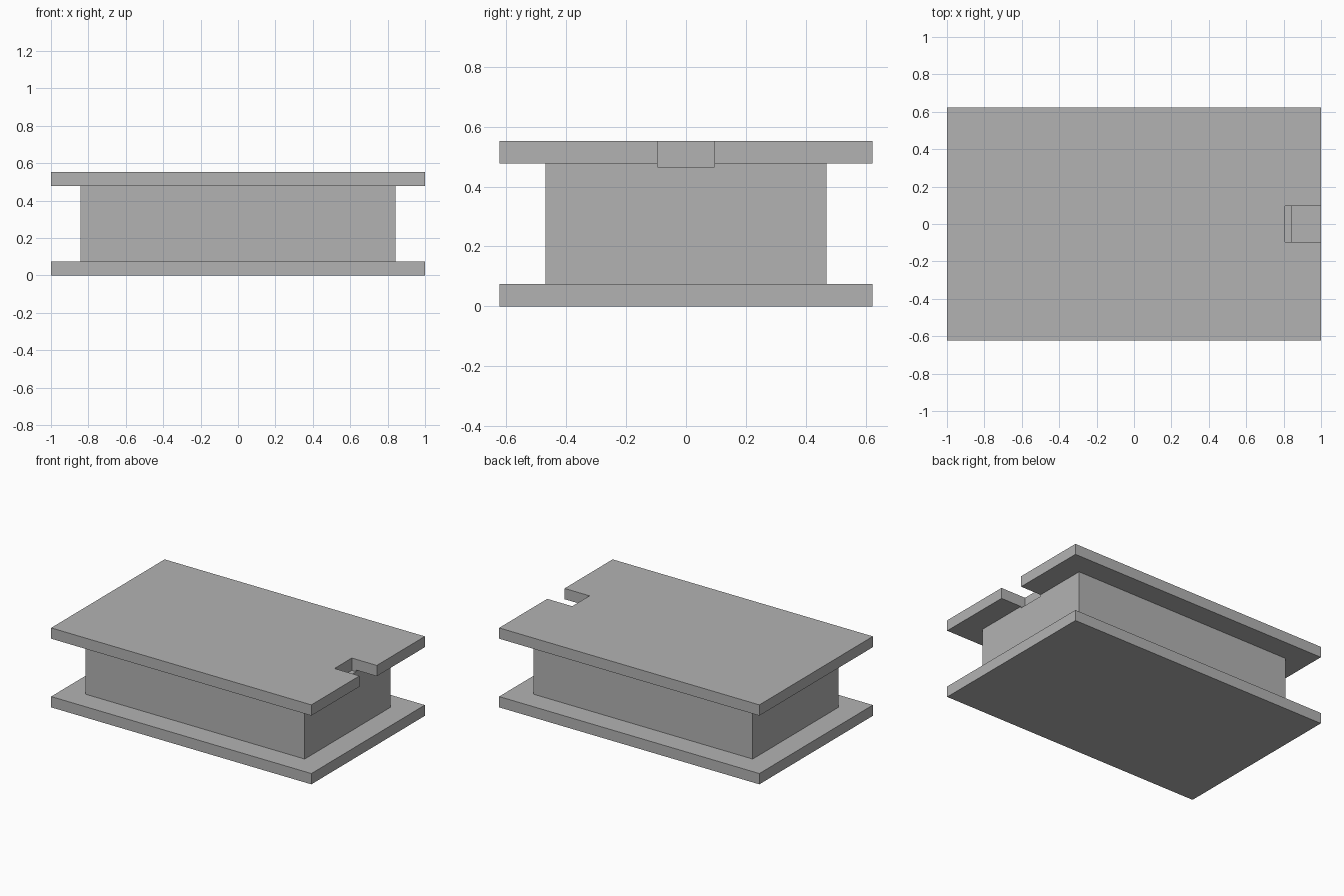
import bpy

cube = bpy.data.objects.get("Cube")
if cube:
    bpy.data.objects.remove(cube, do_unlink=True)

grey = bpy.data.materials.new("plain grey")
grey.use_nodes = True
colour = (0.45, 0.45, 0.45, 1)
grey.diffuse_color = colour
grey.node_tree.nodes["Principled BSDF"].inputs["Base Color"].default_value = colour


def box(name, x, y, z):
    """Box filling the given (low, high) ranges."""
    ranges = (x, y, z)
    bpy.ops.mesh.primitive_cube_add(size=1, location=[(a + b) / 2 for a, b in ranges])
    obj = bpy.context.object
    obj.name = name
    obj.scale = [b - a for a, b in ranges]
    bpy.ops.object.transform_apply(location=False, rotation=False, scale=True)
    obj.data.materials.append(grey)
    return obj


# Two wide plates with a narrower block between them
plate_x, plate_y = (-1, 1), (-0.623, 0.623)
bottom_plate = box("bottom_plate", plate_x, plate_y, (0, 0.075))
core_block = box("core_block", (-0.842, 0.842), (-0.47, 0.47), (0.075, 0.477))
top_plate = box("top_plate", plate_x, plate_y, (0.477, 0.552))

# Notch through the top plate's left edge, biting slightly into the block
cutter = box("notch_cutter", (0.808, 1.1), (-0.095, 0.095), (0.466, 0.7))
cutter.hide_render = True
for part in (core_block, top_plate):
    cut = part.modifiers.new("notch", 'BOOLEAN')
    cut.operation = 'DIFFERENCE'
    cut.solver = 'EXACT'
    cut.object = cutter
    bpy.context.view_layer.objects.active = part
    bpy.ops.object.modifier_apply(modifier=cut.name)
bpy.data.objects.remove(cutter, do_unlink=True)
